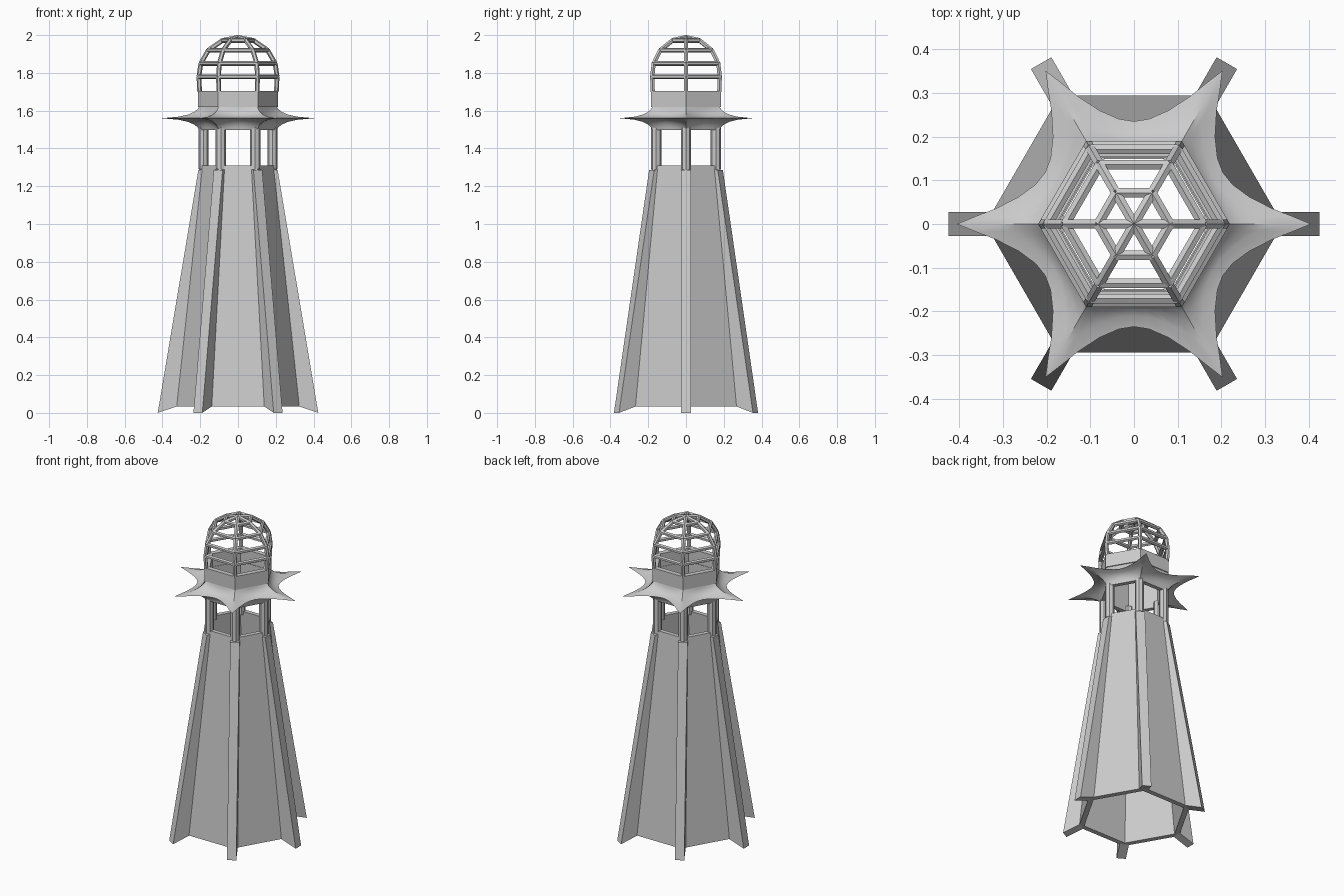
import bpy, bmesh, math
from math import radians, cos, sin
from mathutils import Vector, Matrix

if "Cube" in bpy.data.objects:
    bpy.data.objects.remove(bpy.data.objects["Cube"])


def finish(name, bm):
    bmesh.ops.recalc_face_normals(bm, faces=bm.faces)
    me = bpy.data.meshes.new(name)
    bm.to_mesh(me)
    bm.free()
    ob = bpy.data.objects.new(name, me)
    bpy.context.collection.objects.link(ob)
    return ob


def loft(name, rings):
    """Skin a closed loop of rings (a hollow, torus-like solid)."""
    bm = bmesh.new()
    vs = [[bm.verts.new(p) for p in r] for r in rings]
    n, m = len(vs), len(vs[0])
    for i in range(n):
        a, b = vs[i], vs[(i + 1) % n]
        for j in range(m):
            k = (j + 1) % m
            bm.faces.new((a[j], a[k], b[k], b[j]))
    return finish(name, bm)


def polar(r, deg, z):
    return Vector((r * cos(radians(deg)), r * sin(radians(deg)), z))


def hexagon(r, z):
    return [polar(r, 60 * i, z) for i in range(6)]


def strut(bm, a, b, r, sides):
    d = b - a
    mat = Matrix.Translation((a + b) / 2) @ d.to_track_quat('Z', 'Y').to_matrix().to_4x4()
    bmesh.ops.create_cone(bm, cap_ends=True, segments=sides, radius1=r, radius2=r,
                          depth=d.length, matrix=mat)


# Hollow tapering hexagonal tower
loft("tower_wall", [hexagon(0.34, 0.035), hexagon(0.203, 1.31),
                    hexagon(0.172, 1.31), hexagon(0.305, 0.035)])

# Corner buttress fins
bm = bmesh.new()
for i in range(6):
    rot = Matrix.Rotation(radians(60 * i), 3, 'Z')
    profile = [(0.315, 0.037), (0.425, 0.0), (0.21, 1.285), (0.185, 1.29)]
    sides = [[bm.verts.new(rot @ Vector((x, y, z))) for x, z in profile]
             for y in (-0.027, 0.027)]
    bm.faces.new(sides[0])
    bm.faces.new(sides[1])
    for j in range(4):
        k = (j + 1) % 4
        bm.faces.new((sides[0][j], sides[0][k], sides[1][k], sides[1][j]))
finish("buttress_fins", bm)

# Lookout posts
bm = bmesh.new()
for i in range(6):
    strut(bm, polar(0.182, 60 * i, 1.29), polar(0.182, 60 * i, 1.53), 0.027, 8)
finish("lookout_posts", bm)

# Star-shaped flared gallery with concave sides
HALF = [(0, 0.405), (3, 0.36), (6.2, 0.32), (13, 0.272), (21.8, 0.243), (30, 0.235)]
EDGE = HALF + [(60 - a, r) for a, r in HALF[-2:0:-1]]


def star(s, z, base=0.205):
    ring = []
    for i in range(6):
        for a, r in EDGE:
            h = base * cos(radians(30)) / cos(radians(a - 30))
            ring.append(polar(h + (r - h) * s, 60 * i + a, z))
    return ring


FLARE = [(0, 0.062), (0.05, 0.047), (0.14, 0.033), (0.3, 0.019), (0.55, 0.008)]
rings = [star(0, 1.622, 0.175)]
rings += [star(s, 1.56 + d) for s, d in FLARE]
rings += [star(1, 1.56)]
rings += [star(s, 1.56 - d) for s, d in reversed(FLARE)]
rings += [star(0, 1.498, 0.175)]
gallery = loft("star_gallery", rings)
bpy.context.view_layer.objects.active = gallery
gallery.select_set(True)
bpy.ops.object.shade_smooth_by_angle(angle=radians(30))

# Hexagonal band under the cage
loft("cage_base_band", [hexagon(0.213, 1.62), hexagon(0.213, 1.705),
                        hexagon(0.178, 1.705), hexagon(0.178, 1.62)])

# Domed lantern cage: six ribs and horizontal rings
PROFILE = [(0.203, 1.70), (0.207, 1.78), (0.197, 1.85), (0.157, 1.92),
           (0.082, 1.972), (0.0, 1.988)]
bm = bmesh.new()
for i in range(6):
    for (r0, z0), (r1, z1) in zip(PROFILE, PROFILE[1:]):
        strut(bm, polar(r0, 60 * i, z0), polar(r1, 60 * i, z1), 0.0125, 6)
    for r, z in PROFILE[1:-1]:
        strut(bm, polar(r, 60 * i, z), polar(r, 60 * i + 60, z), 0.0125, 6)
finish("lantern_cage", bm)
